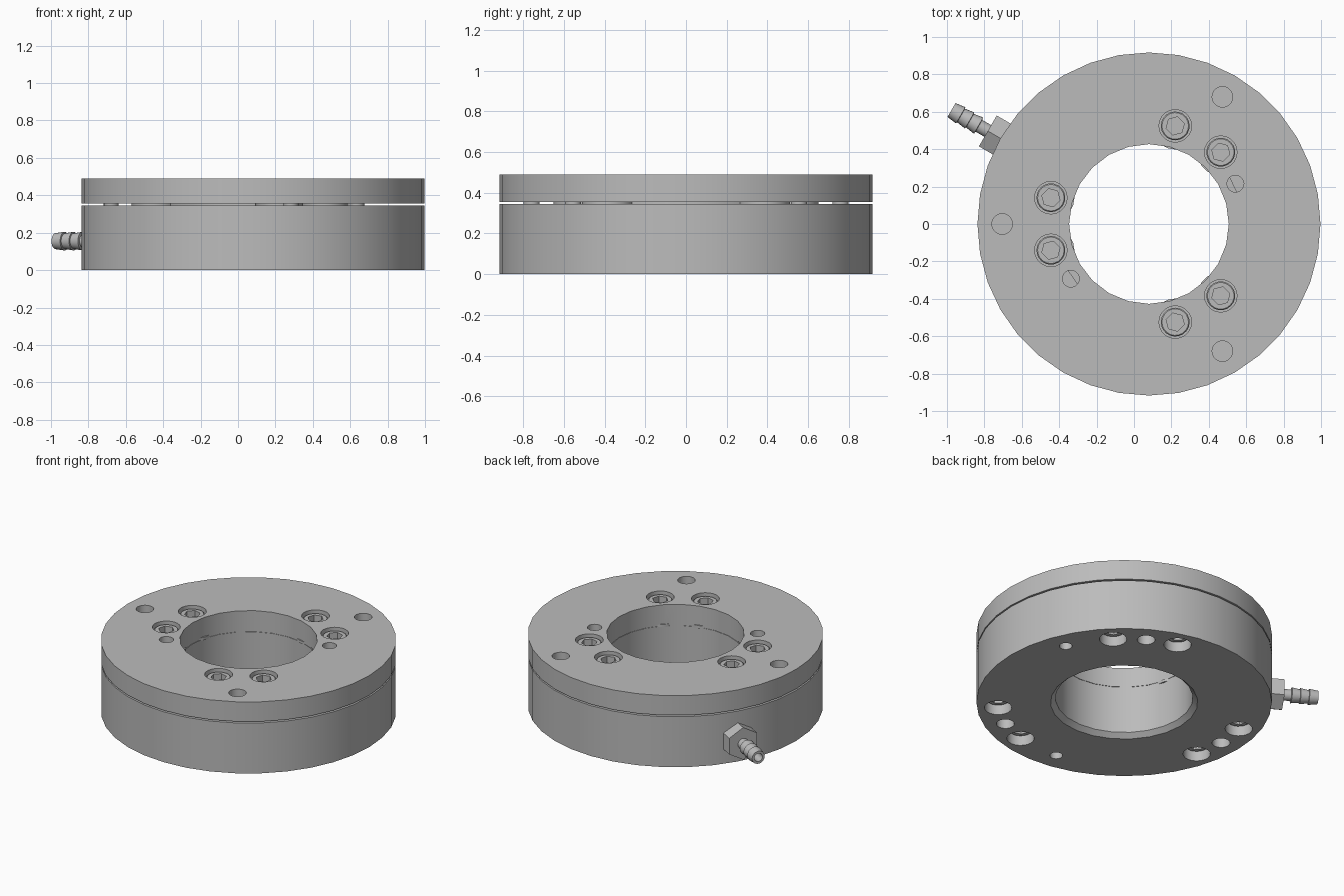
import bpy
import bmesh
from math import radians, cos, sin, tau
from mathutils import Matrix, Vector

cube = bpy.data.objects.get("Cube")
if cube:
    bpy.data.objects.remove(cube, do_unlink=True)

steel = bpy.data.materials.new("steel grey")
steel.use_nodes = True
COLOUR = (0.5, 0.5, 0.5, 1)
steel.diffuse_color = COLOUR
steel.node_tree.nodes["Principled BSDF"].inputs["Base Color"].default_value = COLOUR

CENTRE = Vector((0.08, 0, 0))
GROUPS = (60, 180, 300)
PAIRS = [g + d for g in GROUPS for d in (-15, 15)]


def polar(radius, angle, z=0):
    a = radians(angle)
    return CENTRE + Vector((radius * cos(a), radius * sin(a), z))


def lathe(bm, profile, segs, matrix):
    """Add a closed solid turned about z from (radius, height) pairs."""
    rings = []
    for r, z in profile:
        rings.append([bm.verts.new(matrix @ Vector((r * cos(tau * i / segs), r * sin(tau * i / segs), z)))
                      for i in range(segs)])
    faces = [bm.faces.new(rings[0]), bm.faces.new(rings[-1])]
    for low, high in zip(rings, rings[1:]):
        for i in range(segs):
            j = (i + 1) % segs
            faces.append(bm.faces.new((low[i], low[j], high[j], high[i])))
    bmesh.ops.recalc_face_normals(bm, faces=faces)


def make(name, parts):
    """One object from a list of (profile, segments, matrix)."""
    bm = bmesh.new()
    for part in parts:
        lathe(bm, *part)
    mesh = bpy.data.meshes.new(name)
    bm.to_mesh(mesh)
    bm.free()
    mesh.materials.append(steel)
    obj = bpy.data.objects.new(name, mesh)
    bpy.context.scene.collection.objects.link(obj)
    return obj


def rod(r, z0, z1, location, segs=20):
    return ([(r, z0), (r, z1)], segs, Matrix.Translation(location))


def select(obj):
    bpy.ops.object.select_all(action='DESELECT')
    obj.select_set(True)
    bpy.context.view_layer.objects.active = obj


def cut(obj, parts):
    cutter = make("cutter", parts)
    cutter.hide_render = True
    mod = obj.modifiers.new("cut", 'BOOLEAN')
    mod.operation = 'DIFFERENCE'
    mod.solver = 'EXACT'
    mod.object = cutter
    select(obj)
    bpy.ops.object.modifier_apply(modifier=mod.name)
    bpy.data.objects.remove(cutter, do_unlink=True)


def smooth(obj):
    select(obj)
    bpy.ops.object.shade_smooth_by_angle(angle=radians(30))


# Lower ring: chamfered bore, counterbores and blind holes underneath
lower = make("lower_ring", [rod(0.917, 0, 0.345, CENTRE, 36)])
bore = [(0.47, -0.012), (0.427, 0.03), (0.427, 0.6)]
cut(lower, [(bore, 24, Matrix.Translation(CENTRE))])
cut(lower, [rod(0.085, -0.1, 0.15, polar(0.785, a)) for a in PAIRS]
    + [rod(0.056, -0.1, 0.2, polar(0.785, a)) for a in GROUPS]
    + [rod(0.04, -0.1, 0.15, polar(0.785, a)) for a in (22.5, 262.5)])
smooth(lower)

# Upper ring: counterbores, mounting holes and dowel holes
upper = make("upper_ring", [rod(0.917, 0.355, 0.49, CENTRE, 36)])
cut(upper, [rod(0.427, 0.2, 0.6, CENTRE, 24)])
cut(upper, [rod(0.087, 0.39, 0.6, polar(0.543, a)) for a in PAIRS]
    + [rod(0.055, 0.3, 0.6, polar(0.785, a)) for a in GROUPS]
    + [rod(0.045, 0.3, 0.6, polar(0.51, a)) for a in (25, 215)])
smooth(upper)

# Spacers and screw shanks in the gap between the rings
smooth(make("gap_spacers", [rod(0.126, 0.34, 0.36, polar(0.543, a)) for a in PAIRS[::2]]
            + [rod(0.126, 0.341, 0.359, polar(0.543, a)) for a in PAIRS[1::2]]))
smooth(make("screw_shanks", [rod(0.04, 0.14, 0.37, polar(0.785, a), 16) for a in PAIRS]))
collar = make("gap_collar", [rod(0.5, 0.342, 0.358, CENTRE, 36)])
cut(collar, [rod(0.43, 0.2, 0.6, CENTRE, 24)])
smooth(collar)

# Socket screws, upright above and inverted below
screw = make("top_screw", [([(0.077, -0.09), (0.077, -0.006), (0.071, 0)], 20, Matrix())])
cut(screw, [([(0.05, -0.045), (0.05, 0.1)], 6, Matrix())])
smooth(screw)
for i, angle in enumerate(PAIRS):
    top = screw if i == 0 else screw.copy()
    bottom = screw.copy()
    bottom.name = "bottom_screw"
    for obj in (top, bottom):
        if obj is not screw:
            bpy.context.scene.collection.objects.link(obj)
    top.location = polar(0.543, angle, 0.473)
    bottom.location = polar(0.785, angle, 0.06)
    top.rotation_euler.z = radians(angle)
    bottom.rotation_euler = (radians(180), 0, radians(angle))

# Hose fitting: hex nut and barbed hollow tube pointing outward
axis = (Matrix.Translation(CENTRE + Vector((0, 0, 0.155))) @ Matrix.Rotation(radians(150), 4, 'Z')
        @ Matrix.Rotation(radians(90), 4, 'Y'))
smooth(make("hex_nut", [([(0.11, 0.88), (0.11, 0.995)], 6, axis)]))
barbs = [(0.036, 0.98)]
for z in (1.05, 1.105, 1.16):
    barbs += [(0.036, z), (0.05, z + 0.002), (0.042, z + 0.055)]
barbs[-1] = (0.043, 1.219)
tube = make("barbed_tube", [(barbs, 20, axis)])
cut(tube, [([(0.028, 1.05), (0.028, 1.3)], 16, axis)])
smooth(tube)
